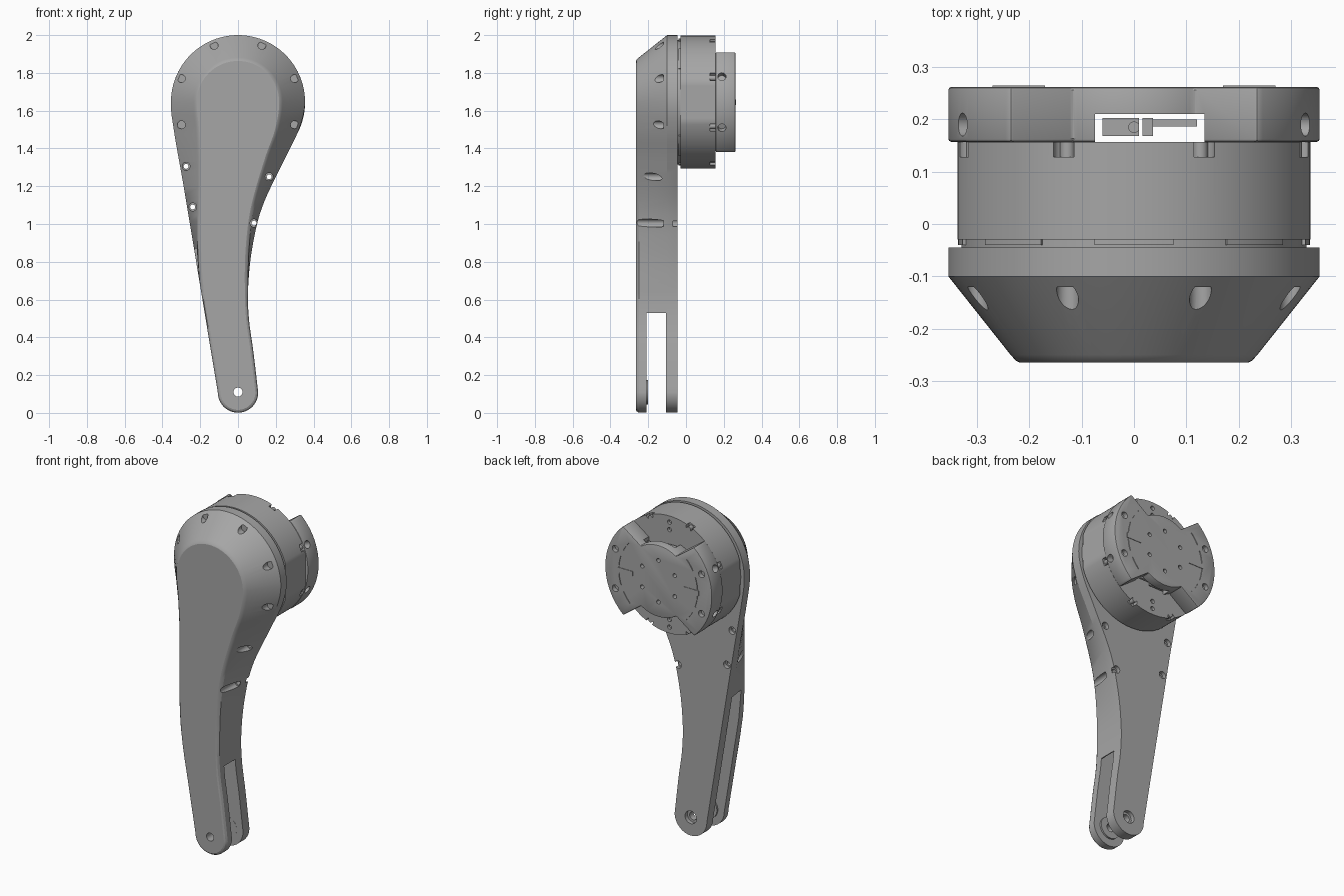
import bpy, bmesh, math
from mathutils import Matrix, Vector

if "Cube" in bpy.data.objects:
    bpy.data.objects.remove(bpy.data.objects["Cube"], do_unlink=True)

grey = bpy.data.materials.new("plain grey")
grey.use_nodes = True
grey.diffuse_color = (0.38, 0.38, 0.38, 1)
grey.node_tree.nodes["Principled BSDF"].inputs["Base Color"].default_value = grey.diffuse_color

HUB, FOOT = 1.645, 0.108          # heights of the motor axis and the pin axis


def make(name, bm):
    bmesh.ops.recalc_face_normals(bm, faces=bm.faces[:])
    me = bpy.data.meshes.new(name)
    bm.to_mesh(me)
    bm.free()
    me.materials.append(grey)
    ob = bpy.data.objects.new(name, me)
    bpy.context.collection.objects.link(ob)
    return ob


def loft(bm, rings):
    """Closed skin through rings of (points, depth)."""
    loops = [[bm.verts.new((x, y, z)) for x, z in pts] for pts, y in rings]
    for a, b in zip(loops, loops[1:]):
        for i in range(len(a)):
            j = (i + 1) % len(a)
            bm.faces.new((a[i], a[j], b[j], b[i]))
    bm.faces.new(loops[0])
    bm.faces.new(loops[-1])


def prisms(name, profiles, y0, y1):
    bm = bmesh.new()
    for p in profiles:
        loft(bm, [(p, y0), (p, y1)])
    return make(name, bm)


def arc(x, z, r, a0=0, a1=360, n=24):
    steps = n if abs(a1 - a0) == 360 else n + 1
    angs = [math.radians(a0 + (a1 - a0) * i / n) for i in range(steps)]
    return [(x + r * math.cos(a), z + r * math.sin(a)) for a in angs]


def rect(x0, x1, z0, z1):
    return [(x0, z0), (x1, z0), (x1, z1), (x0, z1)]


def polar(r, deg):
    a = math.radians(deg)
    return r * math.cos(a), HUB + r * math.sin(a)


def apply_mods(ob):
    bpy.context.view_layer.objects.active = ob
    for m in list(ob.modifiers):
        bpy.ops.object.modifier_apply(modifier=m.name)


def cut(ob, cutter):
    cutter.hide_render = True
    m = ob.modifiers.new("cut", "BOOLEAN")
    m.operation, m.solver, m.object = "DIFFERENCE", "EXACT", cutter
    apply_mods(ob)
    bpy.data.objects.remove(cutter, do_unlink=True)


def radial(name, degs, r0, r1, y, rad):
    bm = bmesh.new()
    for d in degs:
        x, z = polar((r0 + r1) / 2, d)
        way = Vector((math.cos(math.radians(d)), 0, math.sin(math.radians(d))))
        mat = Matrix.Translation((x, y, z)) @ way.to_track_quat("Z", "Y").to_matrix().to_4x4()
        bmesh.ops.create_cone(bm, cap_ends=True, segments=20, radius1=rad, radius2=rad,
                              depth=r1 - r0, matrix=mat)
    return make(name, bm)


# ---- arm: outline widths by height, lofted into a chamfered shell
def width(table, z):
    for i in range(1, len(table) - 1):
        (z0, a), (z1, b) = table[i], table[i + 1]
        if z >= z1 - 1e-6:
            def slope(k):
                lo, hi = table[max(k - 1, 0)], table[min(k + 1, len(table) - 1)]
                return (hi[1] - lo[1]) / (hi[0] - lo[0])
            h = z1 - z0
            t = (z - z0) / h
            return ((2*t**3 - 3*t*t + 1) * a + (t**3 - 2*t*t + t) * h * slope(i)
                    + (3*t*t - 2*t**3) * b + (t**3 - t*t) * h * slope(i + 1))
    return table[-1][1]


curved_out = [(1.79, .326), (HUB, .355), (1.5, .322), (1.35, .25), (1.087, .127), (.865, .074),
              (.65, .053), (.495, .058), (.335, .08), (FOOT, .107)]
curved_in = [(1.79, .2), (HUB, .222), (1.5, .2), (1.35, .147), (1.087, .072), (.865, .044),
             (.65, .04), (.495, .047), (.335, .069), (FOOT, .096)]
straight_out = [(1.79, .326), (HUB, .355), (1.5, .34), (1.2, .288), (FOOT, .107)]
straight_in = [(1.79, .2), (HUB, .222), (1.5, .21), (1.3, .2), (.9, .2), (.65, .185),
               (.4, .145), (FOOT, .096)]


def outline(right, left, r_top, r_foot, n=44):
    zs = [HUB + (FOOT - HUB) * i / n for i in range(n + 1)]
    pts = [(width(right, z), z) for z in zs]
    pts += arc(0, FOOT, r_foot, 0, -180, 24)[1:-1]
    pts += [(-width(left, z), z) for z in reversed(zs)]
    return pts + arc(0, HUB, r_top, 180, 0, 48)[1:-1]


outer = outline(curved_out, straight_out, .355, .107)
inner = outline(curved_in, straight_in, .222, .096)


def toward(p, q, d):
    v = Vector(q) - Vector(p)
    return tuple(Vector(p) + v * min(1, d / max(v.length, 1e-6)))


bm = bmesh.new()
loft(bm, [(outer, -.045), (outer, -.1),
          ([toward(i, o, .014) for i, o in zip(inner, outer)], -.25),
          ([toward(i, o, .004) for i, o in zip(inner, outer)], -.261),
          ([toward(i, o, -.004) for i, o in zip(inner, outer)], -.265)])
arm = make("arm", bm)

# fork slot, higher on the straight side
cut(arm, prisms("slot_cutter", [[(-.5, -.2), (.5, -.2), (.5, .53), (.05, .53),
                                 (-.2, .87), (-.5, .87)]], -.21, -.105))
# screw holes and pin hole
low = [(-.275, 1.305), (.165, 1.25), (-.24, 1.09), (.085, 1.005)]
high = [(s * x, z) for s in (-1, 1) for x, z in ((.127, 1.945), (.3, 1.77), (.3, 1.525))]
cut(arm, prisms("bore_cutter", [arc(x, z, .021) for x, z in low + high], -.3, -.12))
cut(arm, prisms("hole_cutter", [arc(x, z, .013) for x, z in low]
                + [arc(0, .11, .024)], -.3, 0))
cut(arm, prisms("back_bore_cutter", [arc(x, z, .022) for x, z in low]
                + [arc(0, .11, .038)], -.068, 0))

# washers around the pin, inside the fork
for name, y0, y1 in (("front_washer", -.211, -.2), ("back_washer", -.106, -.098)):
    washer = prisms(name, [arc(0, .11, .065, n=40)], y0, y1)
    cut(washer, prisms("washer_cutter", [arc(0, .11, .024)], -.3, 0))

# ---- motor body with flattened sides, ring and spacer pads
eight = [22.5 + 45 * k for k in range(8)]
drum = [(max(-.337, min(.337, x)), z) for x, z in arc(0, HUB, .352, n=128)]
body = prisms("motor_body", [drum], -.03, .157)
cut(body, prisms("notch_cutter", [arc(*polar(.345, a), .022) for a in eight], .128, .2))
cut(body, prisms("small_hole_cutter", [arc(0, HUB + s * r, .013) for s in (-1, 1)
                                       for r in (.27, .315)], .14, .2))
prisms("body_bolts", [arc(*polar(.332, a), .014) for a in eight], .12, .157)
prisms("front_ring", [arc(0, HUB, .33, n=96)], -.047, -.028)
pads = []
for k in range(8):
    a = 45 * k
    pads.append(arc(0, HUB, .336, a - 13, a + 13, 8) + arc(0, HUB, .32, a + 13, a - 13, 8))
prisms("spacer_pads", pads, -.04, -.028)

# ---- rear cap: two wings joined by a narrow middle
profile = []
for turn in (0, 180):
    profile += arc(0, HUB, .355, turn - 48.5, turn + 48.5, 40)
    profile += arc(0, HUB, .215, turn + 57, turn + 123, 20)
cap = prisms("rear_cap", [profile], .157, .262)
bevel = cap.modifiers.new("soft edge", "BEVEL")
bevel.width, bevel.segments, bevel.limit_method = .006, 2, "ANGLE"
apply_mods(cap)
cut(cap, prisms("window_cutter", [rect(-.075, .135, HUB - .4, HUB + .4)], .15, .21))
wings = [a for t in (0, 180) for a in (t - 22.5, t + 22.5)]
cut(cap, radial("side_hole_cutter", wings, .315, .4, .19, .022))
cut(cap, prisms("face_hole_cutter", [arc(*polar(.31, a), .02) for a in wings]
                + [arc(*polar(.125, 60 * k + 30), .012) for k in range(6)], .235, .3))
# shallow arc grooves beside the output face
grooves = []
for a in (-36, -12, 12, 36, 144, 168, 192, 216):
    grooves.append(arc(0, HUB, .264, a - 8, a + 8, 8) + arc(0, HUB, .259, a + 8, a - 8, 8))
cut(cap, prisms("groove_cutter", grooves, .258, .3))
# low raised pads on the wings
prisms("wing_pads", [rect(s * .22 - .05, s * .22 + .05, HUB - .014, HUB + .014)
                     for s in (-1, 1)], .26, .265)

# ---- connectors in the window, top and bottom
for name, s in (("top", 1), ("bottom", -1)):
    z = HUB + s * .17
    plug = prisms(name + "_plug", [rect(-.06, .01, z - .02, z + .02),
                                   rect(.016, .036, z - .02, z + .02)], .168, .203)
    cut(plug, radial("socket_cutter", [s * 90], .17, .22, .185, .01))
    prisms(name + "_terminal", [rect(.036, .12, z - .015, z + .015)], .186, .2)

# smooth the rounded surfaces, keep edges crisp
for ob in bpy.context.scene.objects:
    if ob.type == "MESH":
        bpy.ops.object.select_all(action="DESELECT")
        ob.select_set(True)
        bpy.context.view_layer.objects.active = ob
        bpy.ops.object.shade_smooth_by_angle(angle=math.radians(25))
